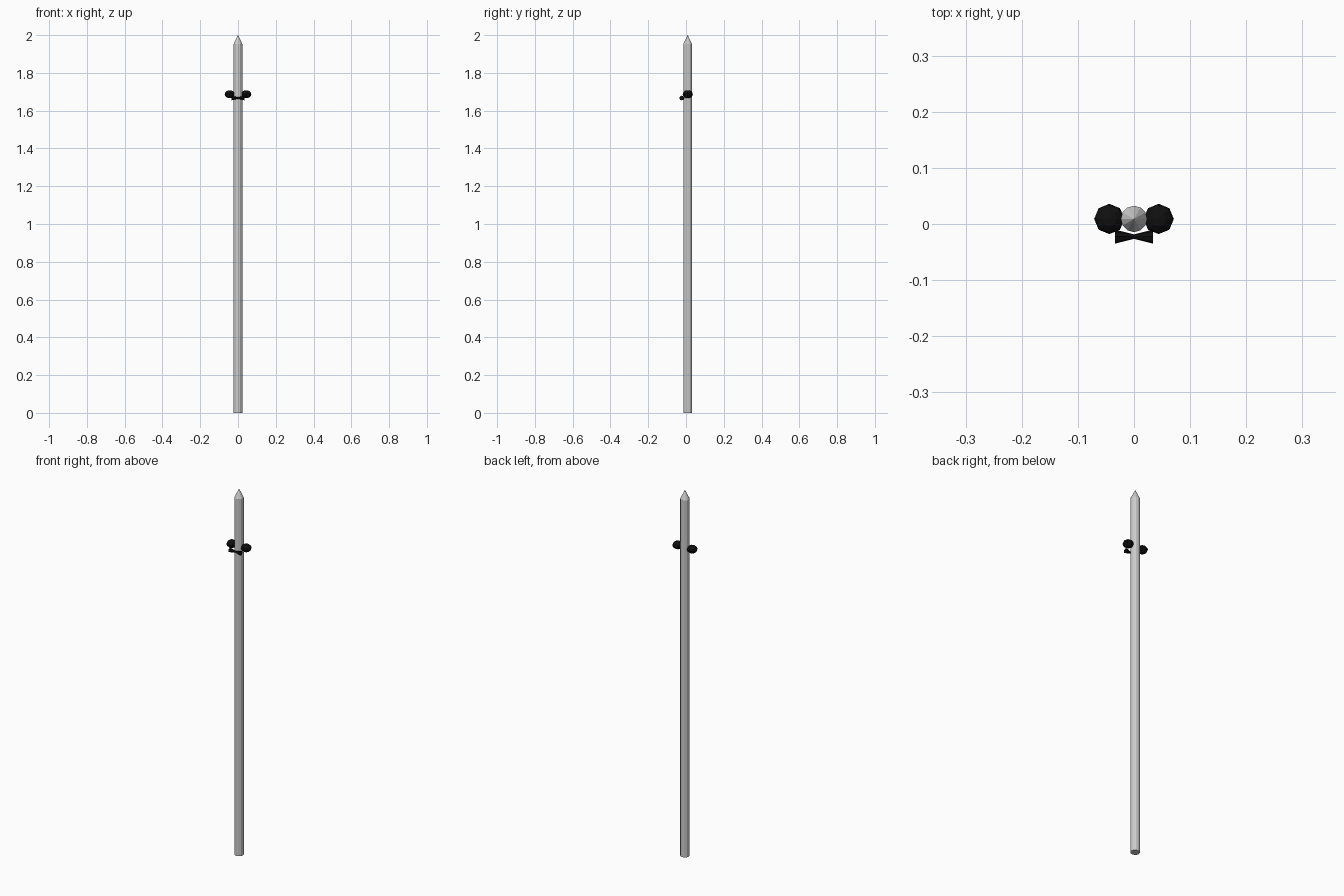
import bpy, math

if "Cube" in bpy.data.objects:
    bpy.data.objects.remove(bpy.data.objects["Cube"])

black = bpy.data.materials.new("black")
black.diffuse_color = (0.005, 0.005, 0.005, 1)
black.use_nodes = True
black.node_tree.nodes["Principled BSDF"].inputs["Base Color"].default_value = black.diffuse_color

CY = 0.009  # pole axis sits slightly behind the origin


def cone(name, r1, r2, depth, loc, rot=(0, 0, 0), sides=12, mat=None):
    bpy.ops.mesh.primitive_cone_add(vertices=sides, radius1=r1, radius2=r2,
                                    depth=depth, location=loc, rotation=rot)
    o = bpy.context.object
    o.name = name
    if mat:
        o.data.materials.append(mat)
    return o


# Pole shaft and pointed tip
cone("pole", 0.0235, 0.0235, 1.952, (0, CY, 0.976))
cone("pole_tip", 0.0235, 0, 0.048, (0, CY, 1.976))

for side, s in (("left", -1), ("right", 1)):
    # Flattened round knobs on both sides of the pole
    bpy.ops.mesh.primitive_uv_sphere_add(segments=8, ring_count=6, radius=1,
                                         location=(s * 0.044, CY, 1.687))
    knob = bpy.context.object
    knob.name = side + "_knob"
    knob.scale = (0.027, 0.027, 0.021)
    knob.data.materials.append(black)

    # Bow wings: cones narrowing toward the middle
    cone(side + "_bow_wing", 0.004, 0.0125, 0.034, (s * 0.017, -0.0225, 1.667),
         (0, s * math.pi / 2, 0), 8, black)
